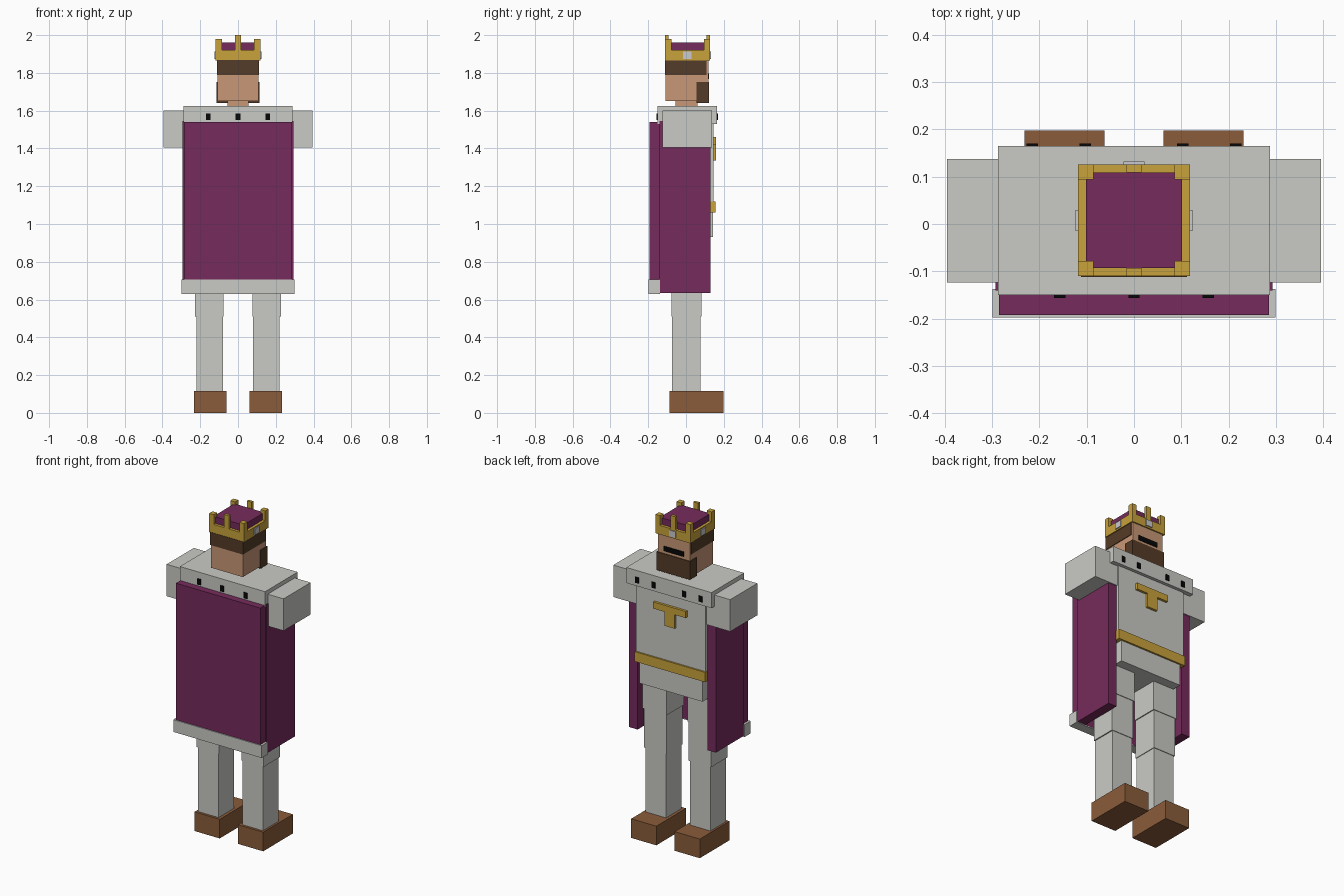
import bpy
import bmesh


def material(name, rgb):
    m = bpy.data.materials.new(name)
    m.diffuse_color = (*rgb, 1)
    return m


GREY = material("pale_grey", (0.59, 0.60, 0.56))
PURPLE = material("royal_purple", (0.18, 0.024, 0.107))
GOLD = material("gold", (0.58, 0.36, 0.045))
SKIN = material("skin", (0.58, 0.31, 0.18))
HAIR = material("dark_brown", (0.091, 0.045, 0.021))
BOOT = material("boot_brown", (0.254, 0.107, 0.042))
BLACK = material("black", (0.002, 0.002, 0.002))
JEWEL = material("jewel_silver", (0.6, 0.6, 0.63))


def boxes(name, mat, *specs):
    """One object from boxes given as (x0, x1, y0, y1, z0, z1)."""
    bm = bmesh.new()
    for x0, x1, y0, y1, z0, z1 in specs:
        for v in bmesh.ops.create_cube(bm, size=1)["verts"]:
            v.co.x = x0 if v.co.x < 0 else x1
            v.co.y = y0 if v.co.y < 0 else y1
            v.co.z = z0 if v.co.z < 0 else z1
    me = bpy.data.meshes.new(name)
    bm.to_mesh(me)
    bm.free()
    me.materials.append(mat)
    ob = bpy.data.objects.new(name, me)
    bpy.context.collection.objects.link(ob)
    return ob


def pair(name, mat, x0, x1, *rest):
    """Mirrored left and right boxes."""
    boxes("right_" + name, mat, (x0, x1, *rest))
    boxes("left_" + name, mat, (-x1, -x0, *rest))


# Legs and boots
pair("boot", BOOT, 0.062, 0.232, -0.088, 0.198, 0, 0.117)
pair("shin", GREY, 0.08, 0.22, -0.073, 0.078, 0.11, 0.51)
pair("thigh", GREY, 0.076, 0.227, -0.076, 0.082, 0.51, 0.75)
pair("hip", GREY, 0.07, 0.234, -0.08, 0.086, 0.75, 0.95)

# Tunic, belt and chest ornament
boxes("tunic", GREY, (-0.235, 0.235, -0.135, 0.145, 1.06, 1.56))
boxes("tunic_skirt", GREY, (-0.212, 0.212, -0.135, 0.144, 0.93, 1.07))
boxes("belt", GOLD, (-0.238, 0.238, 0.12, 0.155, 1.06, 1.12))
boxes("chest_ornament", GOLD,
      (-0.11, 0.11, 0.14, 0.16, 1.42, 1.46),
      (-0.035, 0.035, 0.14, 0.16, 1.335, 1.42))

# Sleeves and cape
pair("sleeve", GREY, 0.235, 0.395, -0.124, 0.137, 1.405, 1.6)
pair("cape_side", PURPLE, 0.236, 0.293, -0.141, 0.13, 0.635, 1.545)
boxes("cape_back", PURPLE, (-0.285, 0.285, -0.192, -0.136, 0.635, 1.54))
boxes("cape_trim", GREY, (-0.299, 0.299, -0.198, -0.137, 0.63, 0.705))

# Fur collar with dark spots
boxes("collar", GREY, (-0.288, 0.288, -0.15, 0.165, 1.53, 1.625))
spots = [(x - 0.012, x + 0.012, -0.156, -0.148, 1.55, 1.585) for x in (-0.157, 0, 0.157)]
spots += [(x - 0.012, x + 0.012, 0.163, 0.17, 1.55, 1.585) for x in (-0.215, -0.103, 0.103, 0.215)]
boxes("collar_spots", BLACK, *spots)

# Head
boxes("neck", SKIN, (-0.055, 0.055, -0.055, 0.06, 1.6, 1.66))
boxes("head", SKIN, (-0.108, 0.108, -0.108, 0.118, 1.65, 1.87))
boxes("hair", HAIR, (-0.112, 0.112, -0.112, 0.108, 1.79, 1.868))
boxes("beard", HAIR, (-0.113, 0.113, 0.056, 0.123, 1.64, 1.752))
boxes("eye_strip", BLACK, (-0.068, 0.068, 0.115, 0.122, 1.768, 1.798))

# Crown: band, corner points, front and back points, cap and jewels
X, Y0, Y1, T = 0.118, -0.11, 0.126, 0.017
boxes("crown_band", GOLD,
      (-X, X, Y0, Y0 + T, 1.865, 1.92), (-X, X, Y1 - T, Y1, 1.865, 1.92),
      (-X, -X + T, Y0 + T, Y1 - T, 1.865, 1.92), (X - T, X, Y0 + T, Y1 - T, 1.865, 1.92))
points = [(x, x + 0.032, y, y + 0.032, 1.92, 1.98)
          for x in (-X, X - 0.032) for y in (Y0, Y1 - 0.032)]
points += [(-0.016, 0.016, y, y + T, 1.92, 2.0) for y in (Y0, Y1 - T)]
boxes("crown_points", GOLD, *points)
boxes("crown_cap", PURPLE, (-X + T, X - T, Y0 + T, Y1 - T, 1.866, 1.96))
pair("side_jewel", JEWEL, 0.116, 0.124, -0.015, 0.03, 1.874, 1.912)
boxes("front_jewel", JEWEL, (-0.022, 0.022, 0.124, 0.132, 1.874, 1.912))
